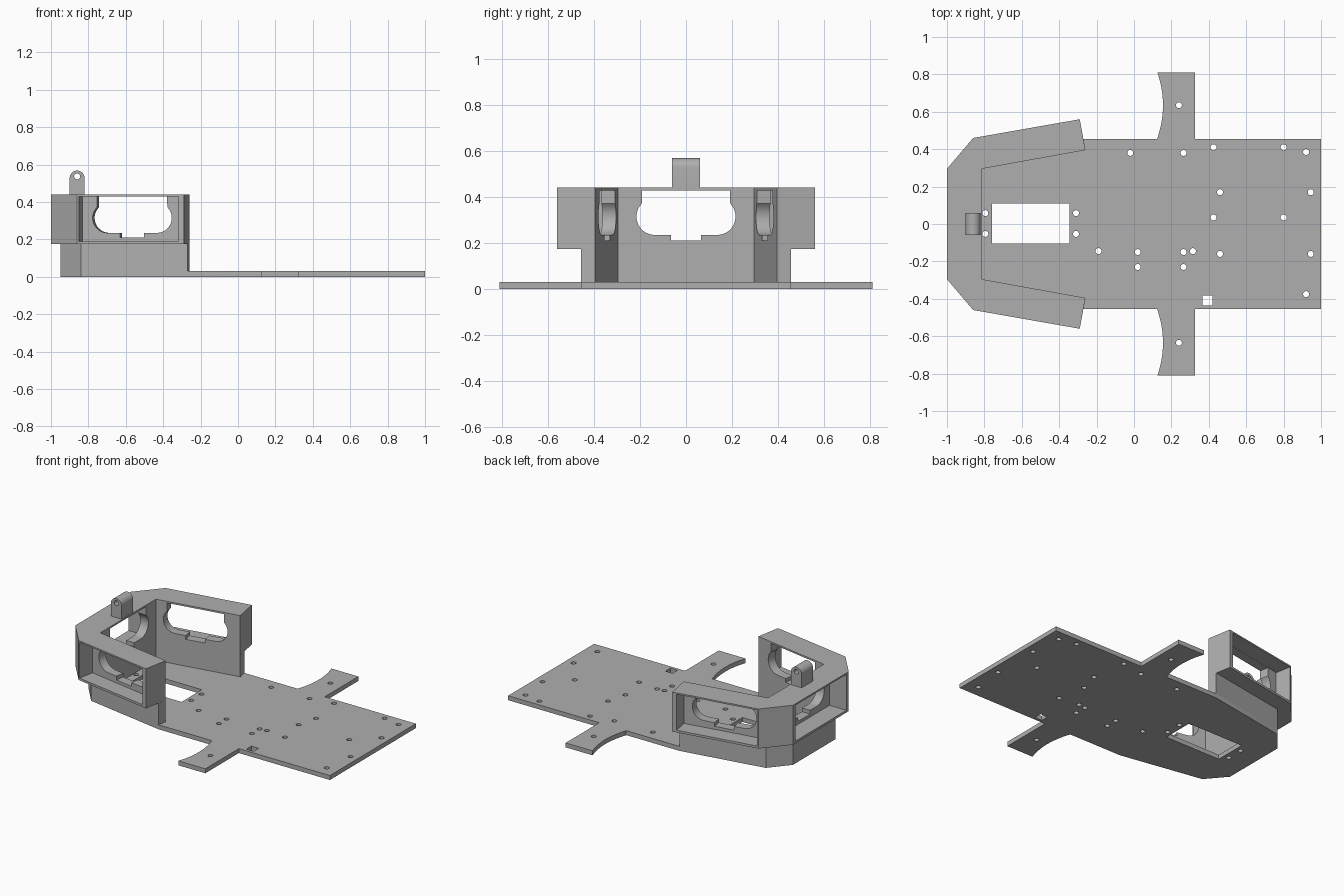
import bpy, bmesh, math
from mathutils import Matrix

if "Cube" in bpy.data.objects:
    bpy.data.objects.remove(bpy.data.objects["Cube"], do_unlink=True)

grey = bpy.data.materials.new("plain_grey")
grey.use_nodes = True
grey.diffuse_color = (0.43, 0.43, 0.43, 1)
grey.node_tree.nodes["Principled BSDF"].inputs["Base Color"].default_value = grey.diffuse_color


def prism(bm, outline, low, high, frame=Matrix()):
    """Extrude a 2D outline between two heights, placed by a frame."""
    base = [bm.verts.new(frame @ Matrix.Translation((x, y, low)).translation) for x, y in outline]
    top = [bm.verts.new(frame @ Matrix.Translation((x, y, high)).translation) for x, y in outline]
    bm.faces.new(base)
    bm.faces.new(top)
    for i in range(len(base)):
        j = (i + 1) % len(base)
        bm.faces.new((base[i], base[j], top[j], top[i]))


def part(name, prisms):
    """One object made of several prisms."""
    bm = bmesh.new()
    for args in prisms:
        prism(bm, *args)
    bmesh.ops.recalc_face_normals(bm, faces=bm.faces[:])
    mesh = bpy.data.meshes.new(name)
    bm.to_mesh(mesh)
    bm.free()
    mesh.materials.append(grey)
    obj = bpy.data.objects.new(name, mesh)
    bpy.context.collection.objects.link(obj)
    return obj


def cut(obj, prisms):
    """Subtract prisms from an object and discard the cutter."""
    cutter = part("cutter", prisms)
    cutter.hide_render = True
    mod = obj.modifiers.new("cut", "BOOLEAN")
    mod.object, mod.operation, mod.solver = cutter, "DIFFERENCE", "EXACT"
    graph = bpy.context.evaluated_depsgraph_get()
    mesh = bpy.data.meshes.new_from_object(obj.evaluated_get(graph))
    obj.modifiers.clear()
    obj.data = mesh
    bpy.data.objects.remove(cutter, do_unlink=True)


def mirrored(half):
    return half + [(x, -y) for x, y in reversed(half)]


def arc(cx, cy, r, start, end, n):
    angles = [math.radians(start + (end - start) * i / n) for i in range(n + 1)]
    return [(cx + r * math.cos(a), cy + r * math.sin(a)) for a in angles]


def circle(cx, cy, r=0.016):
    return arc(cx, cy, r, 0, 345, 23)


def rect(x0, x1, y0, y1):
    return [(x0, y0), (x1, y0), (x1, y1), (x0, y1)]


# Base plate with two side arms that have a hollowed edge
hollow = [(0.125 + 0.03 * (1 - (i / 8) ** 2), 0.635 - 0.175 * i / 8) for i in range(-8, 9)]
taper = [(-0.27, 0.455), (-0.84, 0.355), (-0.95, 0.225)]
half = [(1, 0.455), (0.325, 0.455), (0.325, 0.81)] + hollow + [(0.125, 0.455)] + taper
plate = part("base_plate", [(mirrored(half), 0, 0.03)])

# Screw holes and openings through the plate
holes = [(-0.02, 0.38), (0.265, 0.38), (0.92, 0.385), (0.92, -0.375), (-0.19, -0.145),
         (0.02, -0.15), (0.02, -0.23), (0.265, -0.15), (0.265, -0.23), (0.315, -0.145),
         (0.24, 0.635), (0.24, -0.635)]
holes += [(x, y) for x in (0.46, 0.945) for y in (0.17, -0.16)]
holes += [(x, y) for x in (0.425, 0.80) for y in (0.41, 0.035)]
holes += [(x, y) for x in (-0.795, -0.31) for y in (0.058, -0.053)]
openings = [circle(x, y) for x, y in holes]
openings += [rect(-0.76, -0.345, -0.105, 0.11), rect(0.367, 0.42, -0.435, -0.382)]
cut(plate, [(o, -0.1, 0.1) for o in openings])

# U-shaped wall: narrow below, wider sensor housing above
inner = [(-0.815, 0.295), (-0.26, 0.395)]
lower_wall = part("lower_wall", [(mirrored(inner + taper), 0.03, 0.175)])
outer = [(-0.29, 0.56), (-0.86, 0.46), (-1, 0.295)]
housing = part("sensor_housing", [(mirrored(inner + outer), 0.175, 0.44)])

# Each housing side gets an outer recess and a rounded sensor opening
right_half = [(0.065, 0.21), (0.065, 0.235)] + arc(0.135, 0.315, 0.08, -90, 46, 14) + [(0.19, 0.429)]
sensor = right_half + [(-x, z) for x, z in reversed(right_half)]
recess = rect(-0.27, 0.27, 0.19, 0.43)
tilt = math.atan2(0.1, 0.555)
upright = Matrix.Rotation(math.radians(90), 4, "X")
for cx, cy, turn in ((-0.815, 0, -math.pi / 2),
                     (-0.555, -0.342, -tilt),
                     (-0.555, 0.342, math.pi + tilt)):
    # local x runs along the wall, local y is up, local z points outward
    frame = Matrix.Translation((cx, cy, 0)) @ Matrix.Rotation(turn, 4, "Z") @ upright
    cut(housing, [(recess, 0.06, 0.3, frame)])
    cut(housing, [(sensor, -0.05, 0.12, frame)])

# Rounded lug with a cross hole on top of the front wall
lug_shape = [(-0.9, 0.44), (-0.82, 0.44)] + arc(-0.86, 0.528, 0.04, 0, 180, 16)
lug = part("top_lug", [(lug_shape, -0.06, 0.06, upright)])
cut(lug, [(circle(-0.86, 0.537), -0.1, 0.1, upright)])

# Smooth the round holes, keep the edges crisp
bpy.ops.object.select_all(action="DESELECT")
for obj in (plate, lower_wall, housing, lug):
    obj.select_set(True)
bpy.context.view_layer.objects.active = plate
bpy.ops.object.shade_smooth_by_angle(angle=math.radians(30))
